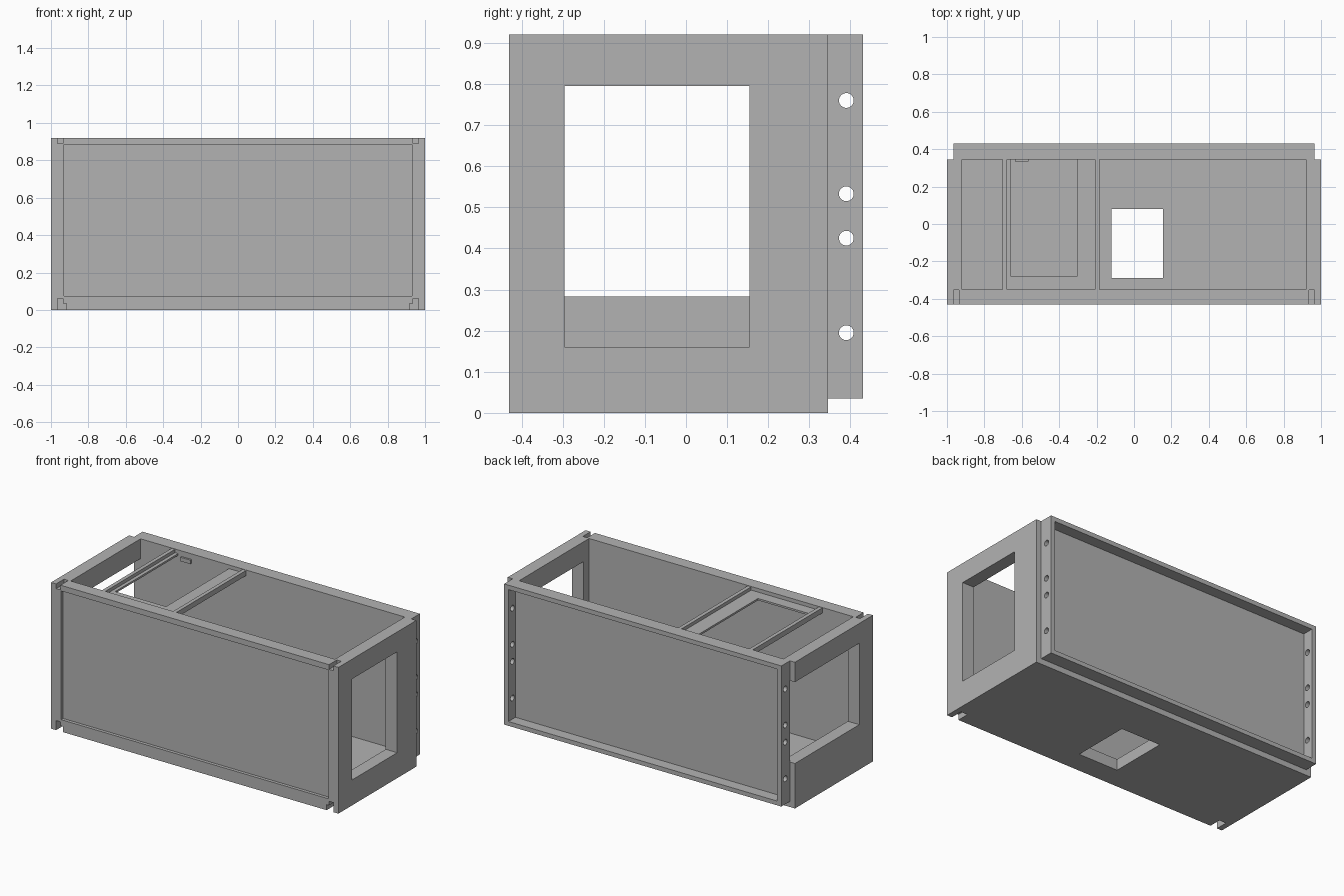
import bpy, math

cube = bpy.data.objects.get("Cube")
if cube:
    bpy.data.objects.remove(cube)

grey = bpy.data.materials.new("plain grey")
grey.use_nodes = True
grey.diffuse_color = (0.45, 0.45, 0.45, 1)
grey.node_tree.nodes["Principled BSDF"].inputs["Base Color"].default_value = (0.45, 0.45, 0.45, 1)


def box(name, x, y, z):
    """Box from its extents along each axis."""
    bpy.ops.mesh.primitive_cube_add(size=1)
    ob = bpy.context.object
    ob.name = name
    spans = (x, y, z)
    for v in ob.data.vertices:
        v.co = [lo if c < 0 else hi for c, (lo, hi) in zip(v.co, spans)]
    ob.data.materials.append(grey)
    return ob


def cut(target, cutters):
    """Subtract the cutters from the target, then discard them."""
    bpy.context.view_layer.objects.active = target
    for c in cutters:
        c.hide_render = True
        mod = target.modifiers.new("cut", 'BOOLEAN')
        mod.operation = 'DIFFERENCE'
        mod.solver = 'EXACT'
        mod.object = c
        bpy.ops.object.modifier_apply(modifier=mod.name)
        bpy.data.objects.remove(c)


def mirrored(s, a, b):
    return tuple(sorted((s * a, s * b)))


FRONT, BACK, TOP = -0.43, 0.345, 0.92

# Open-topped chassis: floor, front wall and two end walls in one piece
chassis = box("chassis", (-1, 1), (FRONT, BACK), (0, TOP))
cutters = [
    box("interior", (-0.92, 0.92), (-0.35, 1), (0.07, 1.2)),
    box("right_end_window", (0.8, 1.2), (-0.295, 0.155), (0.16, 0.795)),
    box("left_end_opening", (-1.2, -0.8), (-0.295, 0.6), (0.283, 0.795)),
    box("floor_hole", (-0.12, 0.155), (-0.29, 0.08), (-0.1, 0.2)),
    box("front_recess", (-0.93, 0.93), (-0.6, -0.41), (0.075, 0.885)),
]
for s in (-1, 1):
    slot = mirrored(s, 0.935, 0.965)
    cutters += [
        box("top_slot", slot, (-0.6, -0.352), (0.89, 1.1)),
        box("bottom_step", slot, (-0.6, -0.352), (-0.1, 0.06)),
        box("bottom_notch", mirrored(s, 0.918, 0.965), (-0.6, -0.352), (-0.1, 0.035)),
    ]
cut(chassis, cutters)

# Back tray: thin panel with an outward rim and drilled side flanges
tray = box("back_tray", (-0.965, 0.965), (BACK, 0.43), (0.035, TOP))
cutters = [box("tray_recess", (-0.935, 0.935), (0.36, 0.6), (0.062, 0.892))]
for z in (0.195, 0.425, 0.533, 0.76):
    bpy.ops.mesh.primitive_cylinder_add(vertices=32, radius=0.018, depth=3,
                                        location=(0, 0.39, z),
                                        rotation=(0, math.pi / 2, 0))
    cutters.append(bpy.context.object)
cut(tray, cutters)

# Cross bars between the front and back walls
for name, x in (("left_cross_bar", -0.692), ("middle_cross_bar", -0.197)):
    box(name, (x - 0.012, x + 0.012), (-0.35, BACK), (0.885, 0.918))

# Shelf plate between the bars, open towards the back
shelf = box("shelf_plate", (-0.68, -0.209), (-0.35, BACK), (0.885, 0.897))
cut(shelf, [box("shelf_opening", (-0.658, -0.305), (-0.28, 0.6), (0.8, 1))])

# Small tab on the inner back wall
box("wall_tab", (-0.635, -0.565), (0.333, BACK), (0.86, 0.885))
